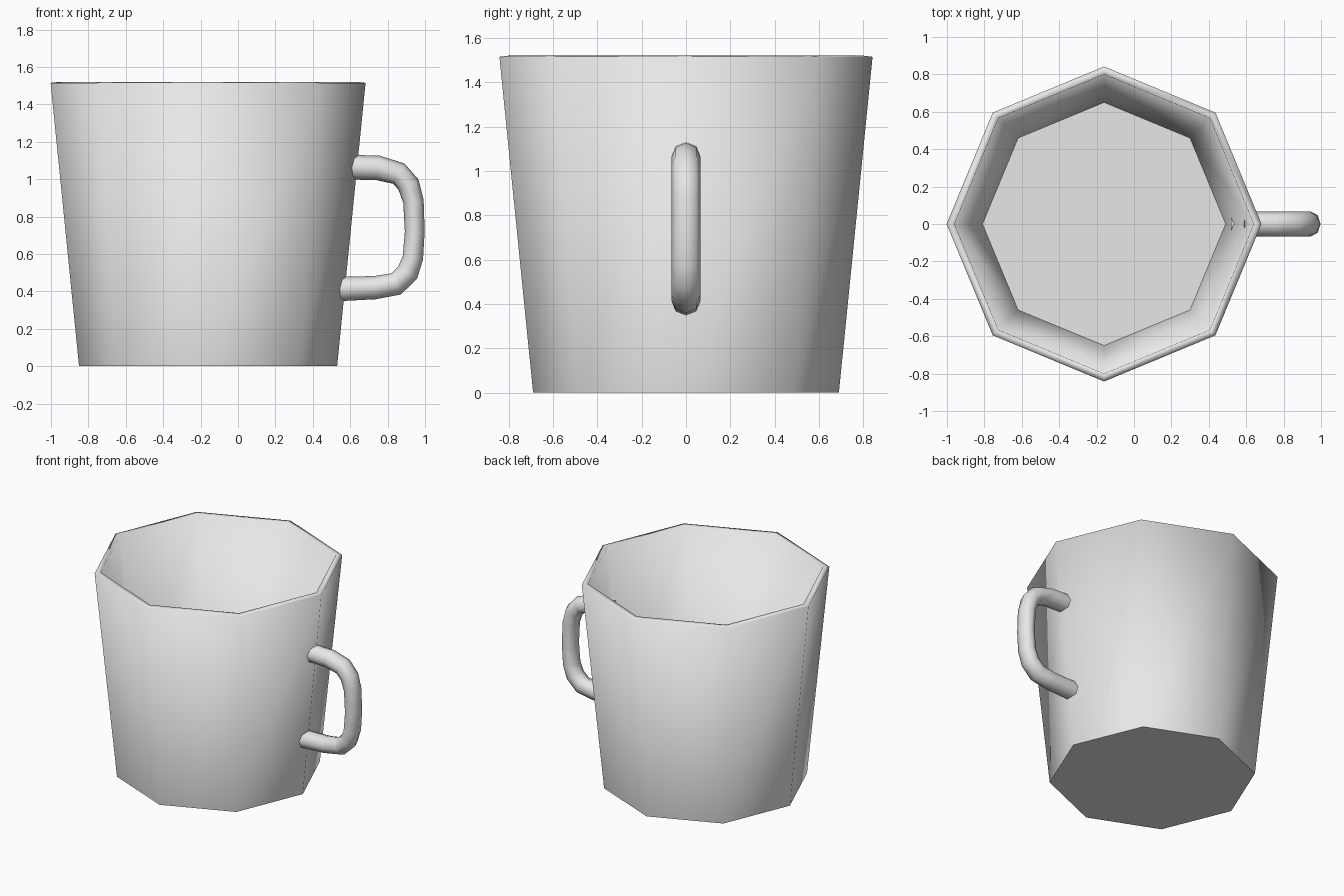
import bpy, bmesh
from math import cos, sin, pi
from mathutils import Vector

cube = bpy.data.objects.get("Cube")
if cube:
    bpy.data.objects.remove(cube, do_unlink=True)

SIDES = 8
CENTRE_X = -0.16

grey = bpy.data.materials.new("light grey")
grey.use_nodes = True
grey.diffuse_color = (0.8, 0.8, 0.8, 1)
grey.node_tree.nodes["Principled BSDF"].inputs["Base Color"].default_value = (0.8, 0.8, 0.8, 1)


def skin(name, rings, sharp_caps):
    """Join rings of points into a closed smooth tube with flat end caps."""
    bm = bmesh.new()
    loops = [[bm.verts.new(p) for p in ring] for ring in rings]
    for a, b in zip(loops, loops[1:]):
        for i in range(SIDES):
            j = (i + 1) % SIDES
            bm.faces.new((a[i], a[j], b[j], b[i]))
    caps = [bm.faces.new(loops[0]), bm.faces.new(loops[-1])]
    bmesh.ops.recalc_face_normals(bm, faces=bm.faces)
    for face in bm.faces:
        face.smooth = True
    if sharp_caps:
        for cap in caps:
            for edge in cap.edges:
                edge.smooth = False
    mesh = bpy.data.meshes.new(name)
    bm.to_mesh(mesh)
    bm.free()
    mesh.materials.append(grey)
    obj = bpy.data.objects.new(name, mesh)
    bpy.context.collection.objects.link(obj)
    return obj


angles = [2 * pi * i / SIDES for i in range(SIDES)]

# Cup: outer wall, rim, inner wall and floor, as (radius, height)
profile = [(0.69, 0), (0.842, 1.515), (0.80, 1.52), (0.65, 0.04)]
skin("cup", [[(CENTRE_X + r * cos(a), r * sin(a), z) for a in angles]
             for r, z in profile], True)

# Handle: octagonal tube swept along (x, z, half thickness)
path = [(0.588, 1.065, 0.066), (0.75, 1.06, 0.066), (0.86, 1.03, 0.062),
        (0.912, 0.97, 0.06), (0.938, 0.88, 0.055), (0.945, 0.72, 0.053),
        (0.935, 0.58, 0.055), (0.907, 0.50, 0.06), (0.845, 0.44, 0.062),
        (0.73, 0.42, 0.062), (0.52, 0.413, 0.066)]
points = [Vector((x, 0, z)) for x, z, t in path]
rings = []
for i, p in enumerate(points):
    along = (points[min(i + 1, len(points) - 1)] - points[max(i - 1, 0)]).normalized()
    across = Vector((-along.z, 0, along.x))
    rings.append([p + across * path[i][2] * cos(a) + Vector((0, 0.066 * sin(a), 0))
                  for a in angles])
skin("handle", rings, True)
